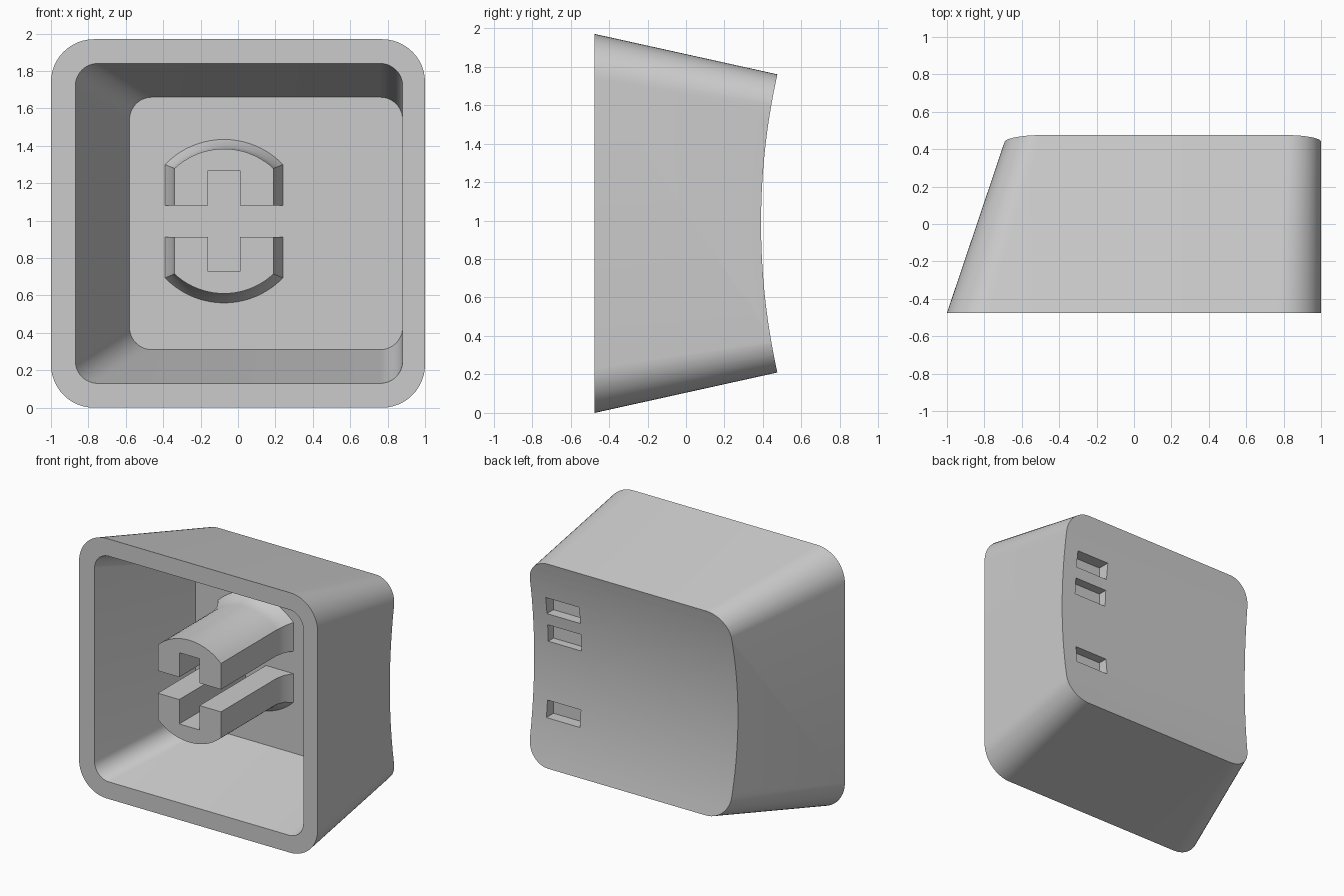
import bpy, bmesh, math
from mathutils import Vector

old = bpy.data.objects.get("Cube")
if old:
    bpy.data.objects.remove(old, do_unlink=True)

# One plain grey for the whole part
GREY = (0.6, 0.6, 0.6, 1.0)
plastic = bpy.data.materials.new("grey_plastic")
plastic.use_nodes = True
plastic.diffuse_color = GREY
plastic.node_tree.nodes["Principled BSDF"].inputs["Base Color"].default_value = GREY

FRONT, BACK, FLOOR = -0.475, 0.475, 0.32
MID_Z = 0.985


def rounded_rect(x0, x1, z0, z1, r, y, steps=12):
    """Loop of points around a rounded rectangle facing the front."""
    centres = [(x1 - r, z1 - r), (x0 + r, z1 - r), (x0 + r, z0 + r), (x1 - r, z0 + r)]
    loop = []
    for corner, (cx, cz) in enumerate(centres):
        for i in range(steps + 1):
            a = math.pi / 2 * (corner + i / steps)
            loop.append(Vector((cx + r * math.cos(a), y, cz + r * math.sin(a))))
    return loop


def clipped_circle(cx, cz, r, half, y, steps=20):
    """Circle with its left and right sides cut flat."""
    a0 = math.acos(half / r)
    loop = []
    for start in (a0, math.pi + a0):
        for i in range(steps + 1):
            a = start + (math.pi - 2 * a0) * i / steps
            loop.append(Vector((cx + r * math.cos(a), y, cz + r * math.sin(a))))
    return loop


def loft(name, loops):
    """Closed solid through loops of equal length."""
    bm = bmesh.new()
    rings = [[bm.verts.new(p) for p in loop] for loop in loops]
    n = len(rings[0])
    for a, b in zip(rings, rings[1:]):
        for i in range(n):
            j = (i + 1) % n
            bm.faces.new((a[i], a[j], b[j], b[i]))
    bm.faces.new(rings[0])
    bm.faces.new(rings[-1])
    bmesh.ops.recalc_face_normals(bm, faces=bm.faces)
    mesh = bpy.data.meshes.new(name)
    bm.to_mesh(mesh)
    bm.free()
    mesh.materials.append(plastic)
    obj = bpy.data.objects.new(name, mesh)
    bpy.context.collection.objects.link(obj)
    return obj


def block(name, x0, x1, y0, y1, z0, z1):
    corners = [(x0, z0), (x1, z0), (x1, z1), (x0, z1)]
    return loft(name, [[Vector((x, y, z)) for x, z in corners] for y in (y0, y1)])


def cut(target, cutter):
    """Subtract the cutter and remove it."""
    mod = target.modifiers.new("cut", 'BOOLEAN')
    mod.operation = 'DIFFERENCE'
    mod.solver = 'EXACT'
    mod.object = cutter
    bpy.context.view_layer.objects.active = target
    bpy.ops.object.modifier_apply(modifier=mod.name)
    bpy.data.objects.remove(cutter, do_unlink=True)


def smooth(obj):
    bpy.ops.object.select_all(action='DESELECT')
    obj.select_set(True)
    bpy.context.view_layer.objects.active = obj
    bpy.ops.object.shade_smooth_by_angle(angle=math.radians(25))


# Tapered outer body, upright on its right side
shell = loft("cap_shell", [
    rounded_rect(-1, 1, 0, 1.97, 0.23, FRONT),
    rounded_rect(-0.68, 1, 0.21, 1.76, 0.18, BACK),
])

# Shallow cylindrical dish across the back
half_height, sag = 0.775, 0.085
dish_r = (half_height ** 2 + sag ** 2) / (2 * sag)
arc = []
for i in range(33):
    a = math.radians(-16 + i)
    arc.append((BACK - sag + dish_r * (1 - math.cos(a)), MID_Z + dish_r * math.sin(a)))
arc += [(1.2, arc[-1][1]), (1.2, arc[0][1])]
cut(shell, loft("dish_cutter", [[Vector((x, y, z)) for y, z in arc] for x in (-1.5, 1.5)]))

# Hollow inside, open at the front; the first loop sits just outside the rim
cut(shell, loft("cavity_cutter", [
    rounded_rect(-0.87, 0.88, 0.13, 1.84, 0.12, FRONT - 0.05),
    rounded_rect(-0.87, 0.88, 0.13, 1.84, 0.12, FRONT),
    rounded_rect(-0.58, 0.88, 0.31, 1.66, 0.12, FLOOR),
]))

# Three small recesses in the dished face
for z in (0.56, 1.13, 1.345):
    cut(shell, block("recess_cutter", 0.60, 0.88, FLOOR + 0.01, 0.7, z, z + 0.128))
smooth(shell)

# Stem with a flared root and a cross-shaped socket
SX, SZ = -0.075, 0.997
stem = loft("stem", [
    clipped_circle(SX, SZ, 0.387, 0.265, FRONT),
    clipped_circle(SX, SZ, 0.387, 0.265, 0.19),
    clipped_circle(SX, SZ, 0.402, 0.28, 0.26),
    clipped_circle(SX, SZ, 0.437, 0.315, FLOOR),
    clipped_circle(SX, SZ, 0.437, 0.315, FLOOR + 0.005),
])
slot = 0.085
cut(stem, block("slot_cutter", SX - 0.6, SX + 0.6, -0.7, 0.6, SZ - slot, SZ + slot))
cut(stem, block("slot_cutter", SX - slot, SX + slot, -0.7, 0.6, SZ - 0.27, SZ + 0.27))
smooth(stem)
